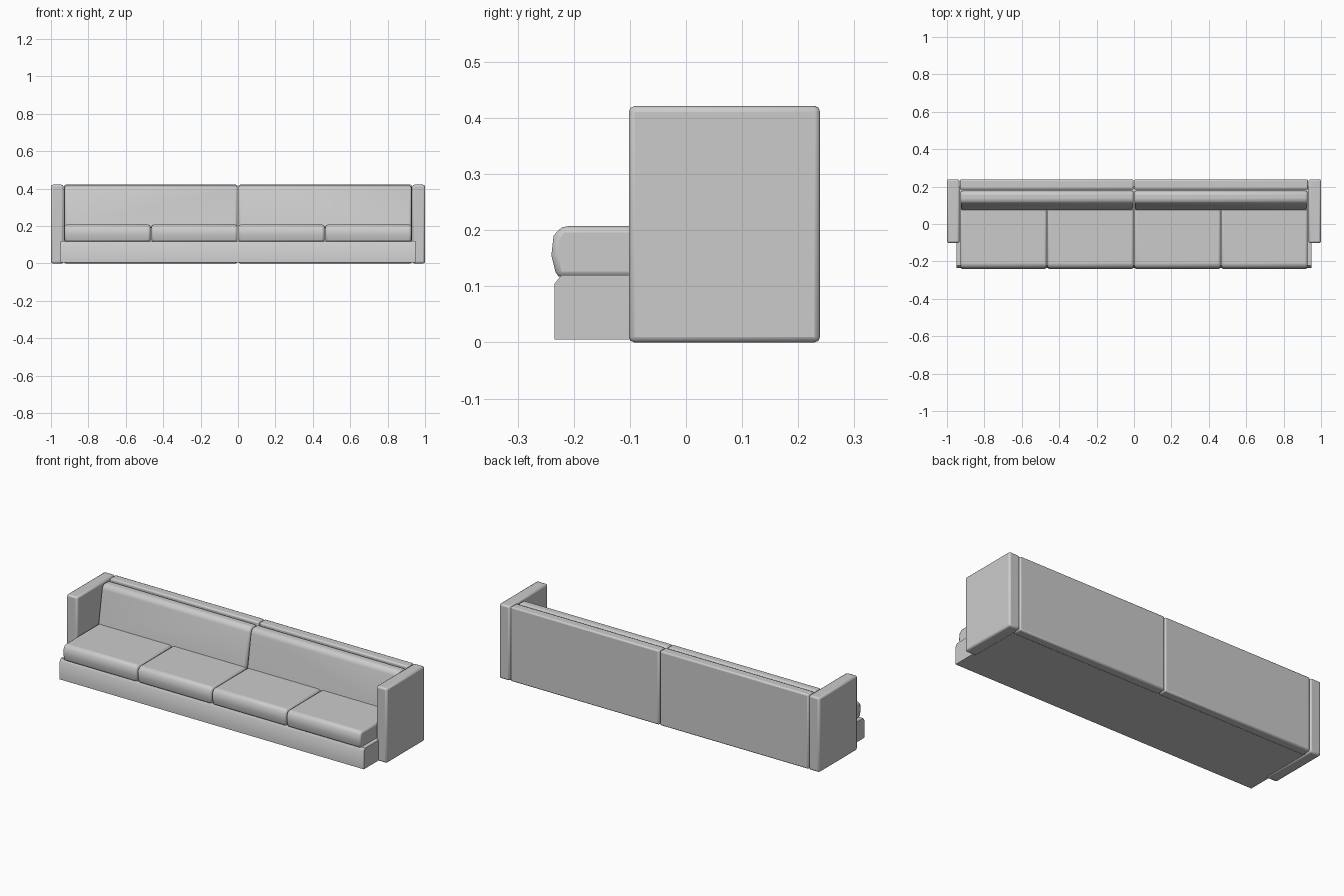
import bpy, bmesh

cube = bpy.data.objects.get("Cube")
if cube:
    bpy.data.objects.remove(cube, do_unlink=True)

fabric = bpy.data.materials.new("grey fabric")
fabric.use_nodes = True
grey = (0.6, 0.6, 0.6, 1)
fabric.diffuse_color = grey
fabric.node_tree.nodes["Principled BSDF"].inputs["Base Color"].default_value = grey


def extrude_profile(name, profile, x0, x1, bevel, segments=2):
    """Sweep a (y, z) side profile from x0 to x1 and soften its edges."""
    bm = bmesh.new()
    face = bm.faces.new([bm.verts.new((x0, y, z)) for y, z in profile])
    swept = bmesh.ops.extrude_face_region(bm, geom=[face])["geom"]
    verts = [g for g in swept if isinstance(g, bmesh.types.BMVert)]
    bmesh.ops.translate(bm, verts=verts, vec=(x1 - x0, 0, 0))
    bmesh.ops.recalc_face_normals(bm, faces=bm.faces)
    mesh = bpy.data.meshes.new(name)
    bm.to_mesh(mesh)
    bm.free()
    mesh.materials.append(fabric)
    obj = bpy.data.objects.new(name, mesh)
    bpy.context.collection.objects.link(obj)
    if bevel:
        mod = obj.modifiers.new("soft edges", "BEVEL")
        mod.width = bevel
        mod.segments = segments
        mod.limit_method = "ANGLE"
        mod.angle_limit = 0.6
    bpy.ops.object.select_all(action="DESELECT")
    obj.select_set(True)
    bpy.context.view_layer.objects.active = obj
    bpy.ops.object.shade_smooth_by_angle(angle=0.7)
    return obj


def box(y0, y1, z0, z1):
    return [(y0, z0), (y1, z0), (y1, z1), (y0, z1)]


# Plinth with a chamfered front top edge
extrude_profile("base", [(-0.234, 0.005), (0.2, 0.005), (0.2, 0.12),
                         (-0.222, 0.12), (-0.234, 0.105)], -0.95, 0.95, 0)

# Side profiles of the cushions
seat = [(-0.23, 0.115), (0.13, 0.115), (0.13, 0.207), (-0.222, 0.207),
        (-0.236, 0.19), (-0.24, 0.155)]
back = [(0.072, 0.19), (0.178, 0.19), (0.178, 0.4), (0.165, 0.416),
        (0.125, 0.416), (0.108, 0.4)]

for side, s in (("left", 1), ("right", -1)):
    extrude_profile(side + "_arm", box(-0.102, 0.239, 0, 0.421),
                    s * 0.933, s * 1.0, 0.01)
    extrude_profile(side + "_back_panel", box(0.184, 0.238, 0.001, 0.421),
                    s * 0.002, s * 0.931, 0.008)
    extrude_profile(side + "_back_cushion", back, s * 0.002, s * 0.928, 0.012)
    for i, place in enumerate(("inner", "outer")):
        start = 0.002 + i * 0.465
        extrude_profile(f"{side}_{place}_seat_cushion", seat,
                        s * start, s * (start + 0.461), 0.011)
